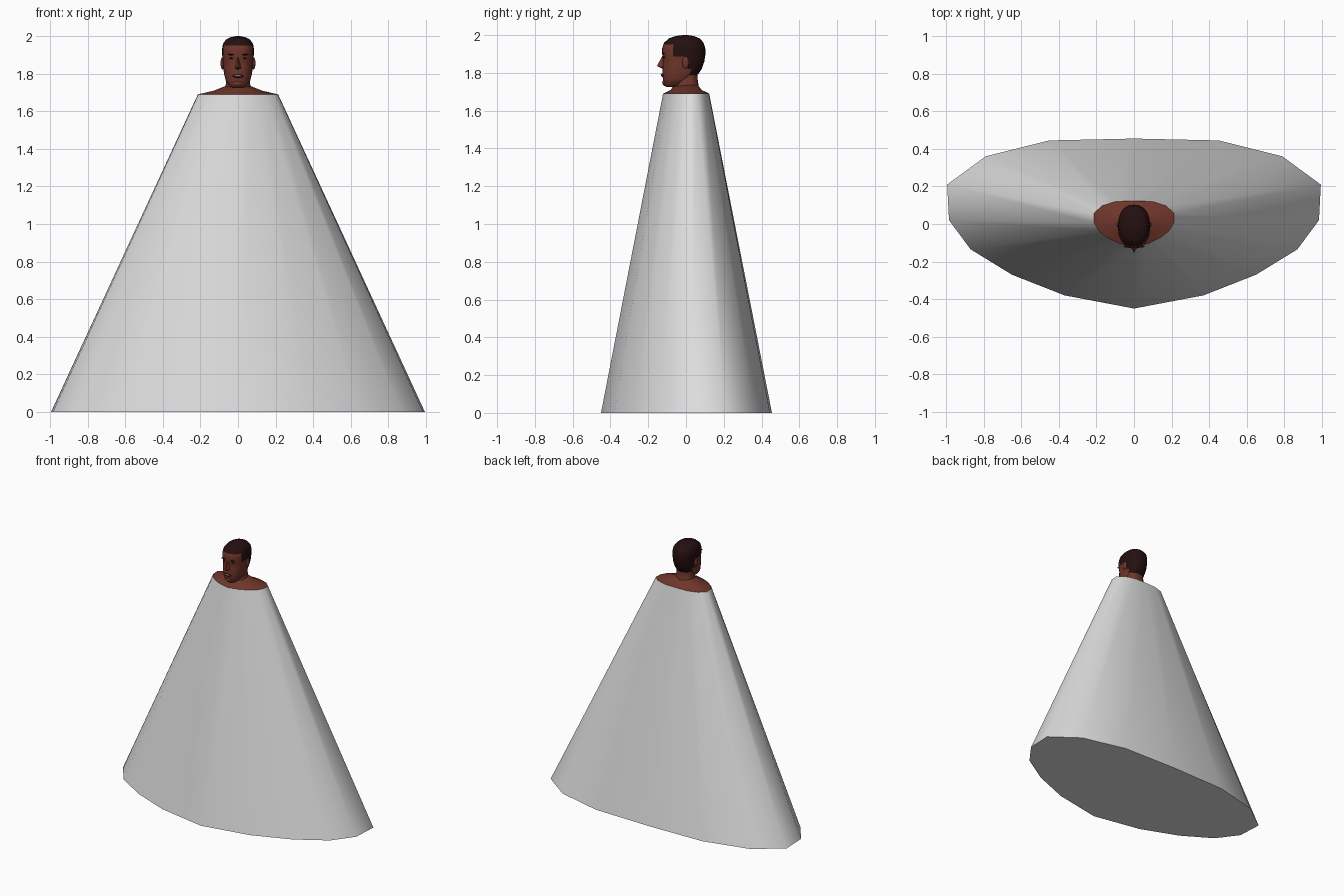
import bpy, bmesh, math
from mathutils import Vector

if "Cube" in bpy.data.objects:
    bpy.data.objects.remove(bpy.data.objects["Cube"])


def material(name, rgb):
    m = bpy.data.materials.new(name)
    m.diffuse_color = (*rgb, 1)
    m.use_nodes = True
    m.node_tree.nodes["Principled BSDF"].inputs["Base Color"].default_value = m.diffuse_color
    return m


CLOTH = material("light grey cloth", (0.72, 0.72, 0.72))
SKIN = material("brown skin", (0.16, 0.036, 0.023))
HAIR = material("dark hair", (0.018, 0.005, 0.005))
LIP = material("dark lips", (0.06, 0.012, 0.01))
WHITE = material("white", (0.75, 0.72, 0.7))


def finish(bm, name, mats, angle=65):
    bmesh.ops.recalc_face_normals(bm, faces=bm.faces)
    me = bpy.data.meshes.new(name)
    bm.to_mesh(me)
    bm.free()
    ob = bpy.data.objects.new(name, me)
    bpy.context.collection.objects.link(ob)
    for m in mats:
        me.materials.append(m)
    bpy.ops.object.select_all(action='DESELECT')
    ob.select_set(True)
    bpy.context.view_layer.objects.active = ob
    bpy.ops.object.shade_smooth_by_angle(angle=math.radians(angle))
    return ob


def loft(name, rings, mats, low=True, high=True, rule=None, angle=65):
    """Skin a stack of equal-length point rings, optionally capped."""
    bm = bmesh.new()
    vs = [[bm.verts.new(p) for p in r] for r in rings]
    n = len(vs[0])
    for a, b in zip(vs, vs[1:]):
        for i in range(n):
            j = (i + 1) % n
            bm.faces.new((a[i], a[j], b[j], b[i]))
    if low:
        bm.faces.new(vs[0][::-1])
    if high:
        bm.faces.new(vs[-1])
    if rule:
        for f in bm.faces:
            f.material_index = rule(f.calc_center_median())
    return finish(bm, name, mats, angle)


def oval(z, hw, yf, yb, n=28, power=0.85):
    pts = []
    for i in range(n):
        a = 2 * math.pi * i / n
        c, s = math.cos(a), math.sin(a)
        pts.append((hw * math.copysign(abs(c) ** power, c),
                    (yf + yb) / 2 + (yb - yf) / 2 * math.copysign(abs(s) ** power, s), z))
    return pts


def ellipsoid(name, centre, size, mat):
    bm = bmesh.new()
    bmesh.ops.create_uvsphere(bm, u_segments=12, v_segments=8, radius=1)
    for v in bm.verts:
        v.co = Vector(centre) + Vector(v.co[k] * size[k] for k in range(3))
    return finish(bm, name, [mat], 80)


# Robe: sixteen-sided outline tapering to the collar
half = [(0, -.45), (.37, -.38), (.65, -.27), (.87, -.135), (.985, .02),
        (.995, .21), (.79, .36), (.45, .445), (0, .455)]
outline = half + [(-x, y) for x, y in half[-2:0:-1]]


def robe_ring(z, sx, sy, dy=0):
    return [(x * sx, y * sy + dy, z) for x, y in outline]


loft("robe", [robe_ring(0, 1, 1), robe_ring(1.69, .215, .27)], [CLOTH], high=False)

# Shoulders: shallow slope from the collar to the neck
loft("shoulders", [robe_ring(1.69, .215, .27), robe_ring(1.71, .13, .18),
                   robe_ring(1.735, .066, .14)], [SKIN], low=False)

# Neck
loft("neck", [oval(1.69, .085, -.065, .085), oval(1.735, .066, -.055, .066),
              oval(1.78, .062, -.052, .06), oval(1.84, .06, -.05, .065)], [SKIN])

# Head: densified profile of (height, half width, front, back)
profile = [(1.725, .03, -.105, -.06), (1.735, .045, -.115, -.02),
           (1.76, .064, -.121, .025), (1.79, .072, -.125, .062),
           (1.82, .077, -.124, .083), (1.86, .081, -.121, .097),
           (1.90, .084, -.126, .103), (1.93, .085, -.126, .102),
           (1.96, .08, -.116, .093), (1.983, .063, -.09, .072),
           (1.995, .038, -.055, .042), (2.0, .012, -.02, .012)]
dense = []
for p, q in zip(profile, profile[1:]):
    for k in range(3):
        dense.append([u + (v - u) * k / 3 for u, v in zip(p, q)])
dense.append(profile[-1])


def hair_rule(c):
    if c.y < -.065:
        line = 1.945
    elif c.y < -.02:
        line = 1.89
    elif c.y < .02:
        line = 1.87
    else:
        line = 1.79
    return 1 if c.z > line else 0


loft("head", [oval(*p) for p in dense], [SKIN, HAIR], rule=hair_rule)

# Nose wedge
bm = bmesh.new()
bridge, tip, base, left, right = [bm.verts.new(p) for p in (
    (0, -.124, 1.892), (0, -.154, 1.836), (0, -.12, 1.82),
    (-.02, -.114, 1.828), (.02, -.114, 1.828))]
for f in ((bridge, left, tip), (bridge, tip, right), (left, base, tip),
          (tip, base, right), (bridge, base, left), (bridge, right, base)):
    bm.faces.new(f)
finish(bm, "nose", [SKIN], 30)

# Paired features
for side, s in (("left", 1), ("right", -1)):
    ellipsoid(side + "_ear", (s * .083, -.002, 1.855), (.01, .018, .033), SKIN)
    ellipsoid(side + "_brow", (s * .036, -.119, 1.902), (.021, .007, .004), HAIR)
    ellipsoid(side + "_eye", (s * .034, -.115, 1.882), (.012, .006, .004), HAIR)

# Mouth and chin
ellipsoid("lips", (0, -.122, 1.788), (.029, .01, .010), LIP)
ellipsoid("teeth", (0, -.129, 1.790), (.018, .005, .0035), WHITE)
ellipsoid("chin", (0, -.108, 1.748), (.03, .018, .018), SKIN)
